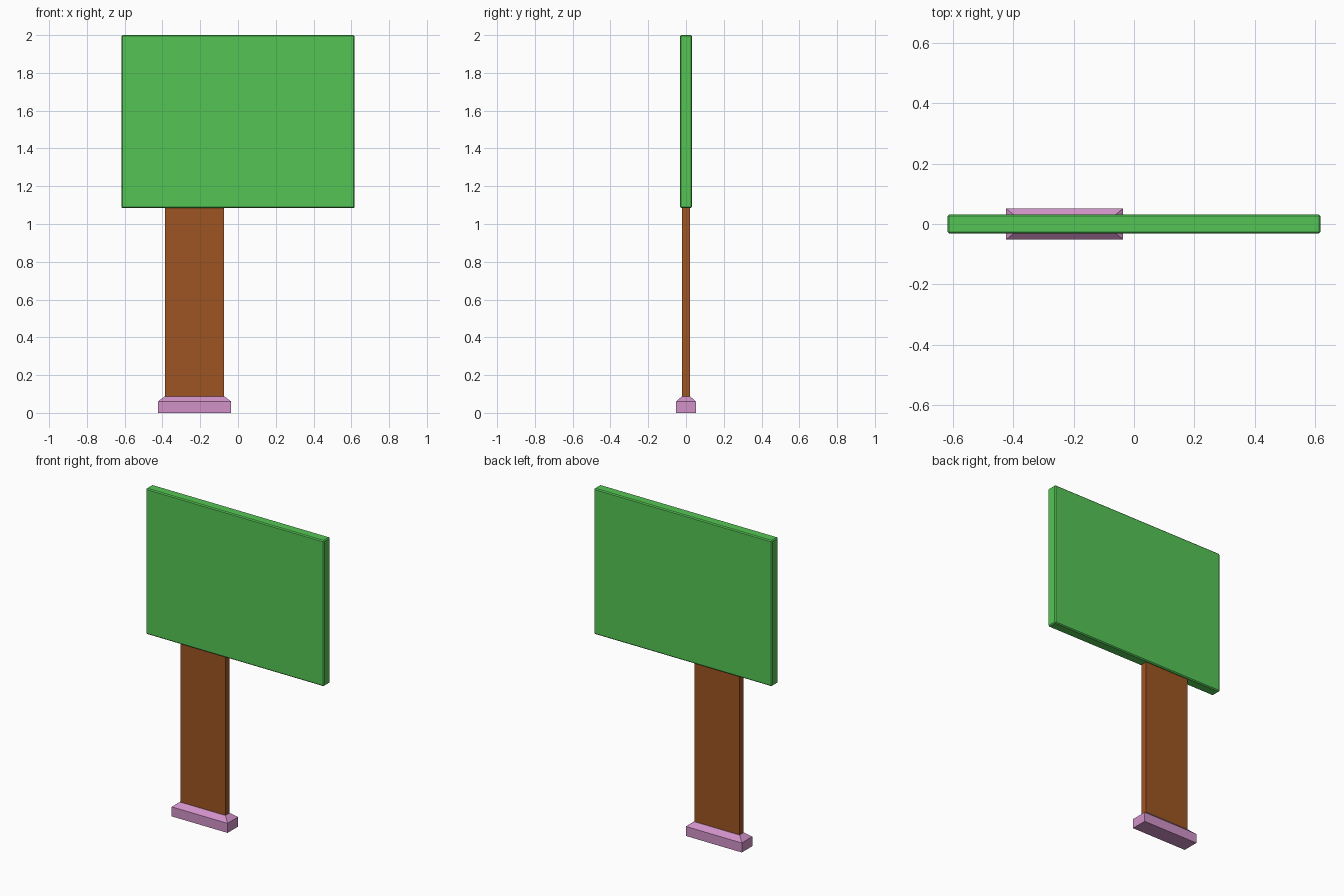
import bpy, bmesh

if "Cube" in bpy.data.objects:
    bpy.data.objects.remove(bpy.data.objects["Cube"])

POST_X = -0.23  # post and foot sit left of the panel centre


def material(name, rgb):
    m = bpy.data.materials.new(name)
    m.diffuse_color = (*rgb, 1)
    m.use_nodes = True
    m.node_tree.nodes["Principled BSDF"].inputs["Base Color"].default_value = m.diffuse_color
    return m


def stack(name, rings, cx, mat):
    """Solid from stacked rectangles: (half width, half depth, z)."""
    bm = bmesh.new()
    loops = [[bm.verts.new((cx + sx * w, sy * d, z))
              for sx, sy in ((-1, -1), (1, -1), (1, 1), (-1, 1))]
             for w, d, z in rings]
    bm.faces.new(loops[0][::-1])
    bm.faces.new(loops[-1])
    for a, b in zip(loops, loops[1:]):
        for i in range(4):
            j = (i + 1) % 4
            bm.faces.new((a[i], a[j], b[j], b[i]))
    mesh = bpy.data.meshes.new(name)
    bm.to_mesh(mesh)
    bm.free()
    mesh.materials.append(mat)
    ob = bpy.data.objects.new(name, mesh)
    bpy.context.collection.objects.link(ob)
    return ob


green = material("panel_green", (0.09, 0.56, 0.09))
brown = material("post_brown", (0.34, 0.09, 0.016))
pink = material("foot_pink", (0.64, 0.29, 0.58))

# Wide sign panel with slightly chamfered edges
panel = stack("sign_panel", [(0.618, 0.032, 1.085), (0.618, 0.032, 2.0)], 0, green)
bevel = panel.modifiers.new("edge_chamfer", 'BEVEL')
bevel.width = 0.006
bevel.segments = 1

# Flat post
stack("post", [(0.156, 0.02, 0.08), (0.156, 0.02, 1.09)], POST_X, brown)

# Foot with sloped shoulders
stack("foot", [(0.194, 0.052, 0), (0.194, 0.052, 0.06), (0.158, 0.022, 0.088)],
      POST_X, pink)
